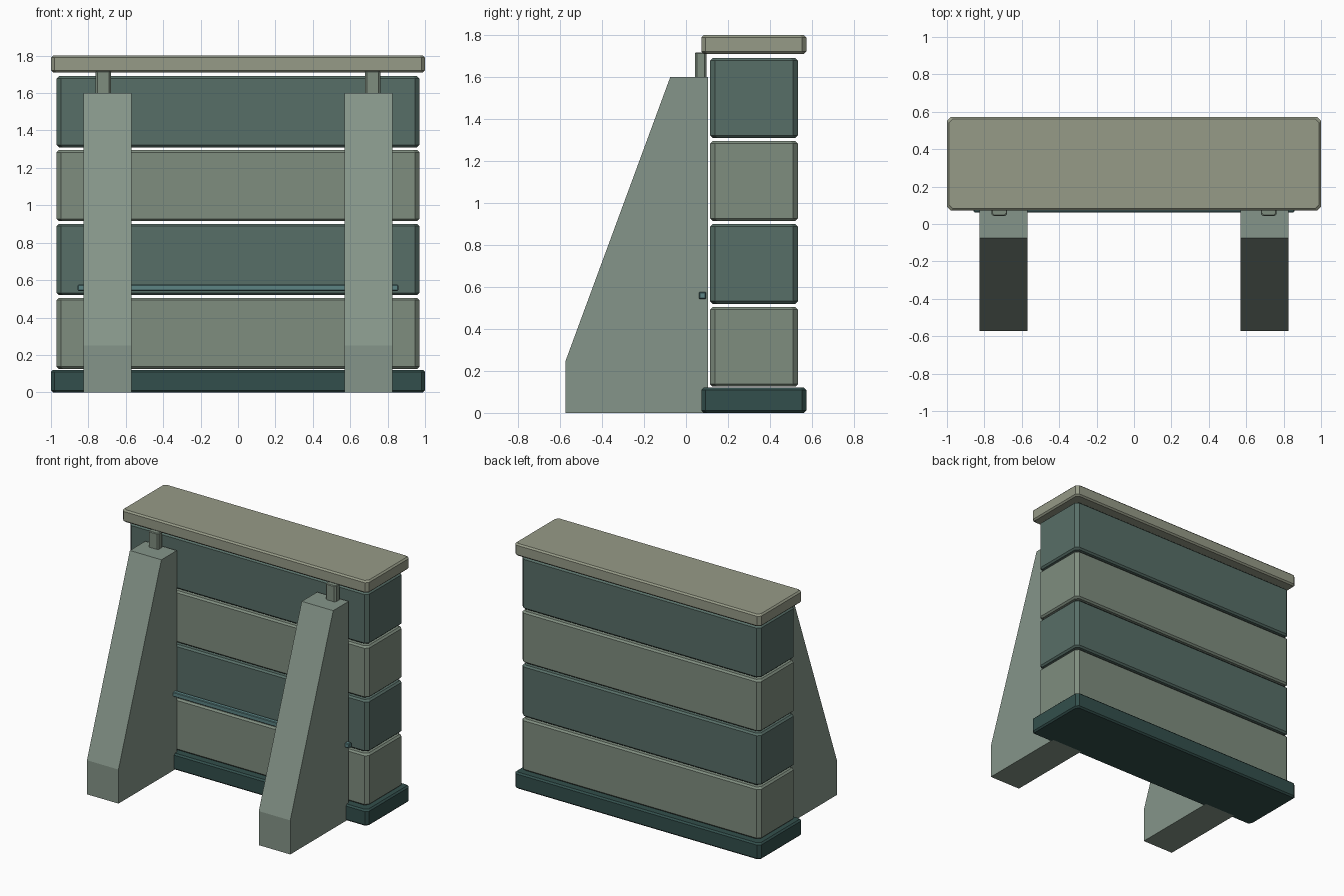
import bpy, bmesh

if "Cube" in bpy.data.objects:
    bpy.data.objects.remove(bpy.data.objects["Cube"])


def material(name, rgb):
    m = bpy.data.materials.new(name)
    m.diffuse_color = [(c / 255) ** 2.2 for c in rgb] + [1]
    m.use_nodes = True
    m.node_tree.nodes["Principled BSDF"].inputs["Base Color"].default_value = m.diffuse_color
    return m


LIGHT = material("light_stone", (126, 140, 126))
DARK = material("dark_stone", (88, 110, 103))
CAP = material("cap_stone", (149, 153, 134))
BASE = material("base_stone", (54, 80, 77))
BRACE = material("brace_stone", (132, 148, 136))
METAL = material("tie_metal", (92, 130, 130))


def make_object(name, bm, mat):
    bmesh.ops.recalc_face_normals(bm, faces=bm.faces)
    me = bpy.data.meshes.new(name)
    bm.to_mesh(me)
    bm.free()
    me.materials.append(mat)
    ob = bpy.data.objects.new(name, me)
    bpy.context.collection.objects.link(ob)
    return ob


def chamfered_block(name, x, y, z, corner, edge, mat):
    """Block with cut vertical corners and a finer chamfer at top and bottom."""
    bm = bmesh.new()
    rings = []
    for h, i in ((z[0], edge), (z[0] + edge, 0), (z[1] - edge, 0), (z[1], edge)):
        x0, x1, y0, y1, c = x[0] + i, x[1] - i, y[0] + i, y[1] - i, corner
        outline = [(x0 + c, y0), (x1 - c, y0), (x1, y0 + c), (x1, y1 - c),
                   (x1 - c, y1), (x0 + c, y1), (x0, y1 - c), (x0, y0 + c)]
        rings.append([bm.verts.new((px, py, h)) for px, py in outline])
    for a, b in zip(rings, rings[1:]):
        for k in range(8):
            n = (k + 1) % 8
            bm.faces.new((a[k], a[n], b[n], b[k]))
    bm.faces.new(rings[0])
    bm.faces.new(rings[-1])
    return make_object(name, bm, mat)


def side_prism(name, profile, x0, x1, mat):
    """Extrude a (y, z) profile along x."""
    bm = bmesh.new()
    face = bm.faces.new([bm.verts.new((x0, y, z)) for y, z in profile])
    ext = bmesh.ops.extrude_face_region(bm, geom=[face])
    verts = [v for v in ext["geom"] if isinstance(v, bmesh.types.BMVert)]
    bmesh.ops.translate(bm, verts=verts, vec=(x1 - x0, 0, 0))
    return make_object(name, bm, mat)


# Footing and coping slab
chamfered_block("base_slab", (-1, 1), (0.073, 0.573), (0, 0.12), 0.02, 0.011, BASE)
chamfered_block("top_cap", (-1, 1), (0.073, 0.573), (1.71, 1.80), 0.02, 0.011, CAP)

# Four wall courses with open joints between them
for i in range(4):
    z0 = 0.125 + i * 0.395
    chamfered_block(f"wall_course_{i + 1}", (-0.97, 0.97), (0.115, 0.533),
                    (z0, z0 + 0.38), 0.023, 0.012, DARK if i % 2 else LIGHT)

# Sloped buttresses with a small post on each
slope = [(-0.573, 0), (-0.573, 0.25), (-0.075, 1.6), (0.104, 1.6), (0.104, 0)]
for side, s in (("left", -1), ("right", 1)):
    cx = 0.698 * s
    side_prism(f"{side}_buttress", slope, cx - 0.128, cx + 0.128, BRACE)
    px = 0.72 * s
    chamfered_block(f"{side}_post", (px - 0.042, px + 0.042), (0.042, 0.098),
                    (1.59, 1.717), 0.011, 0.005, LIGHT)

# Horizontal tie rod through both buttresses
chamfered_block("tie_rod", (-0.857, 0.857), (0.062, 0.095), (0.543, 0.576),
                0.004, 0.004, METAL)
